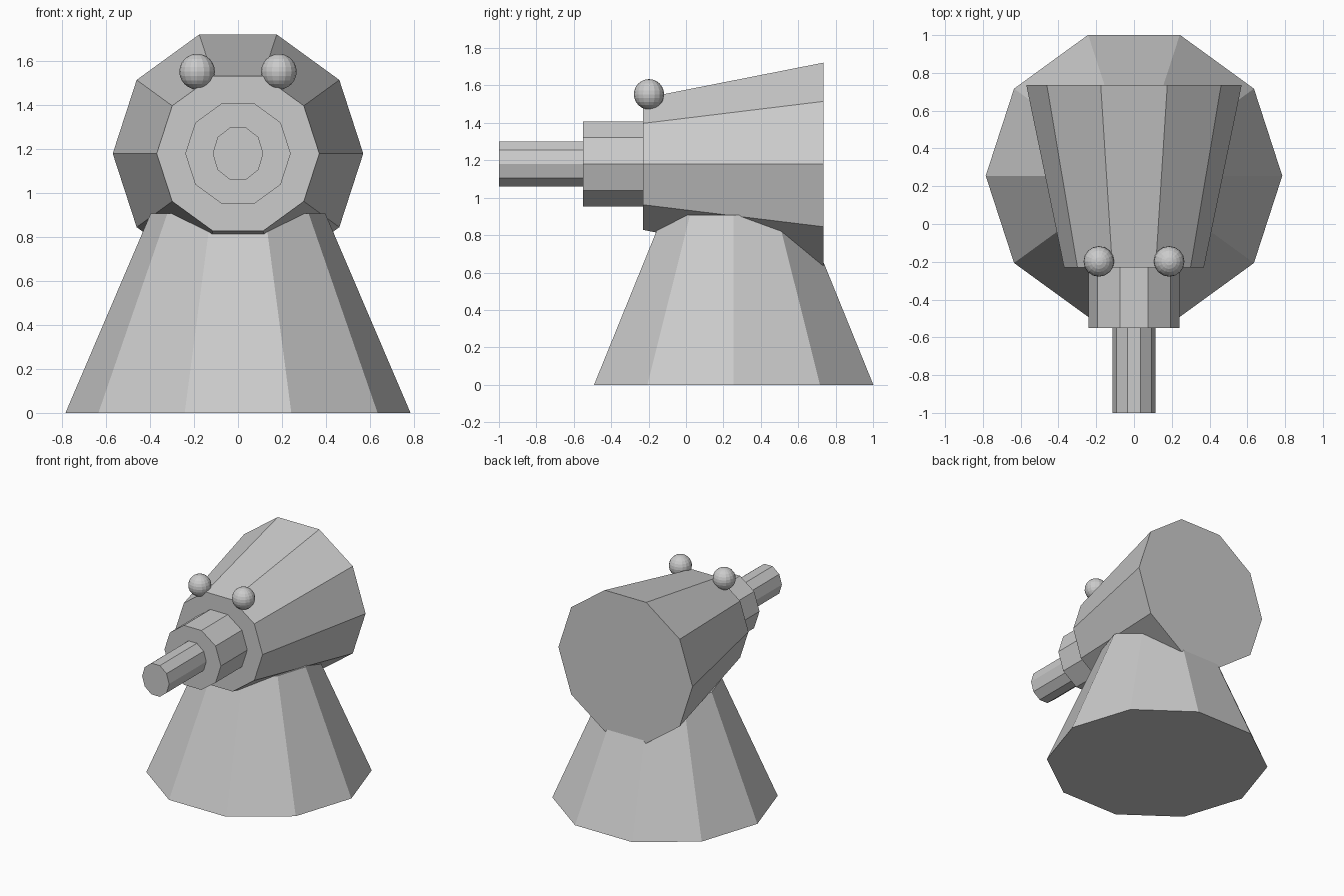
import bpy
import bmesh
from math import cos, sin, pi
from mathutils import Matrix, Vector

if "Cube" in bpy.data.objects:
    bpy.data.objects.remove(bpy.data.objects["Cube"])

SIDES = 10


def frustum(name, start, end, ring0, ring1, axis):
    """Ten-sided tapered prism; ring = (x radius, cross radius), corners on the x axis."""
    cross = Vector((0, 0, 1)) if axis == 'Y' else Vector((0, 1, 0))
    bm = bmesh.new()
    rings = []
    for centre, (rx, rc) in ((start, ring0), (end, ring1)):
        rings.append([bm.verts.new(Vector(centre) + Vector((rx * cos(a), 0, 0)) + cross * rc * sin(a))
                      for a in (2 * pi * i / SIDES for i in range(SIDES))])
    for i in range(SIDES):
        j = (i + 1) % SIDES
        bm.faces.new((rings[0][i], rings[0][j], rings[1][j], rings[1][i]))
    for ring in rings:
        bm.faces.new(ring)
    return finish(name, bm)


def finish(name, bm):
    bmesh.ops.recalc_face_normals(bm, faces=bm.faces)
    mesh = bpy.data.meshes.new(name)
    bm.to_mesh(mesh)
    bm.free()
    obj = bpy.data.objects.new(name, mesh)
    bpy.context.collection.objects.link(obj)
    return obj


# Tapered pedestal
frustum("pedestal", (0, 0.255, 0), (0, 0.255, 0.908), (0.785, 0.785), (0.397, 0.397), 'Z')

# Head flaring to the back, then collar and barrel pointing forward
frustum("head", (0, -0.23, 1.18), (0, 0.735, 1.18), (0.37, 0.37), (0.57, 0.57), 'Y')
frustum("collar", (0, -0.55, 1.18), (0, -0.22, 1.18), (0.24, 0.24), (0.24, 0.24), 'Y')
frustum("barrel", (0, -1.0, 1.18), (0, -0.54, 1.18), (0.115, 0.126), (0.115, 0.126), 'Y')

# Pair of ball eyes
for side, label in ((-1, "left"), (1, "right")):
    bm = bmesh.new()
    bmesh.ops.create_uvsphere(bm, u_segments=16, v_segments=12, radius=0.081,
                              matrix=Matrix.Translation((side * 0.186, -0.198, 1.553)))
    finish("eye_" + label, bm)
